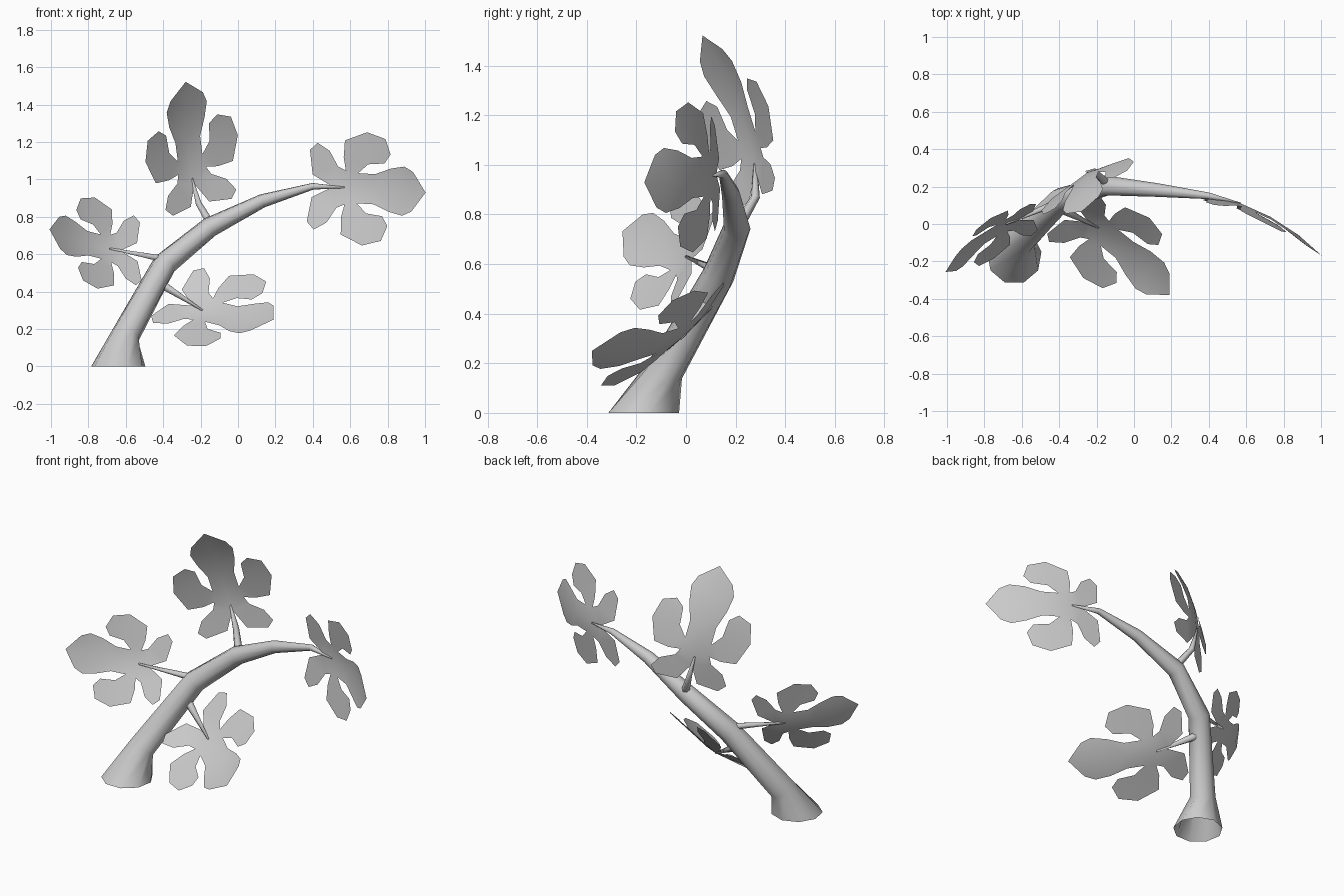
import bpy
import bmesh
import math
from mathutils import Vector

cube = bpy.data.objects.get("Cube")
if cube:
    bpy.data.objects.remove(cube)

# One plain colour for the whole model
grey = bpy.data.materials.new("light_grey")
grey.use_nodes = True
colour = (0.6, 0.6, 0.6, 1)
grey.diffuse_color = colour
grey.node_tree.nodes["Principled BSDF"].inputs["Base Color"].default_value = colour


def finish(name, bm):
    mesh = bpy.data.meshes.new(name)
    bm.to_mesh(mesh)
    bm.free()
    mesh.materials.append(grey)
    for poly in mesh.polygons:
        poly.use_smooth = True
    obj = bpy.data.objects.new(name, mesh)
    bpy.context.collection.objects.link(obj)
    return obj


def tube(name, stations, sides, flat_base=False):
    """Loft rings of (x, y, z, radius) along a path."""
    bm = bmesh.new()
    points = [Vector(s[:3]) for s in stations]
    rings = []
    for i, (p, s) in enumerate(zip(points, stations)):
        along = points[min(i + 1, len(points) - 1)] - points[max(i - 1, 0)]
        if flat_base and i == 0:
            along = Vector((0, 0, 1))
        side = Vector((0, 1, 0))
        side = (side - side.project(along)).normalized()
        other = along.normalized().cross(side)
        ring = []
        for k in range(sides):
            a = math.tau * k / sides
            ring.append(bm.verts.new(p + s[3] * (side * math.cos(a) + other * math.sin(a))))
        rings.append(ring)
    for low, high in zip(rings, rings[1:]):
        for k in range(sides):
            n = (k + 1) % sides
            bm.faces.new((low[k], low[n], high[n], high[k]))
    bm.faces.new(rings[-1])
    bmesh.ops.recalc_face_normals(bm, faces=bm.faces)
    return finish(name, bm)


# Half of the lobed leaf outline, from tip to stalk notch, then the midrib
HALF = [(0.515, 0), (0.43, 0.105), (0.37, 0.13), (0.28, 0.115), (0.18, 0.08), (0.08, 0.08),
        (0.14, 0.13), (0.24, 0.14), (0.28, 0.19), (0.25, 0.27), (0.14, 0.3),
        (0.01, 0.25), (0, 0.16), (0.01, 0.09), (-0.03, 0.11),
        (-0.07, 0.19), (-0.13, 0.23), (-0.17, 0.19), (-0.16, 0.06), (-0.06, 0)]
MIDRIB = [(0, 0), (0.17, 0), (0.35, 0)]


def leaf(name, base, tip, across, length, width):
    """Cupped leaf sheet from base to tip; rear lobes curl to the upper face."""
    base = Vector(base)
    u = (Vector(tip) - base).normalized()
    v = Vector(across)
    v = (v - v.project(u)).normalized()
    n = u.cross(v)
    bm = bmesh.new()
    for sign in (1, -1):
        loop = []
        for a, b in HALF + MIDRIB:
            curl = 0.4 * max(0, -a) + 0.14 * b
            curl -= 0.03 * math.sin(math.pi * max(0, a) / 0.515)
            loop.append(bm.verts.new(base + length * (u * a + n * curl) + width * sign * b * v))
        bm.faces.new(loop if sign > 0 else loop[::-1])
    bmesh.ops.remove_doubles(bm, verts=bm.verts, dist=0.0005)
    bmesh.ops.triangulate(bm, faces=bm.faces)
    return finish(name, bm)


# Main branch with a flared open foot
tube("branch", [(-0.64, -0.175, 0, 0.147), (-0.6, -0.085, 0.17, 0.077),
                (-0.39, 0.13, 0.55, 0.066), (-0.15, 0.205, 0.745, 0.055),
                (0.13, 0.18, 0.885, 0.037), (0.4, 0.15, 0.963, 0.018),
                (0.57, 0.11, 0.957, 0.004)], 9, True)

# Leaf stalks
tube("left_low_stalk", [(-0.41, 0.09, 0.44, 0.026), (-0.19, -0.02, 0.3, 0.005)], 6)
tube("right_stalk", [(-0.4, 0.12, 0.575, 0.02), (-0.685, 0, 0.63, 0.005)], 6)
tube("top_stalk", [(-0.15, 0.22, 0.77, 0.024), (-0.21, 0.28, 0.87, 0.018),
                   (-0.255, 0.28, 1.03, 0.005)], 6)

# Leaves
leaf("end_leaf", (0.57, 0.11, 0.957), (0.99, -0.16, 0.93), (0.03, -0.02, 0.58), 1, 1.01)
leaf("right_leaf", (-0.68, 0.005, 0.625), (-1, -0.25, 0.73), (0.03, -0.2, -0.48), 0.84, 0.89)
leaf("top_leaf", (-0.25, 0.275, 1.04), (-0.28, 0.065, 1.525), (-0.39, -0.21, -0.1), 1.02, 0.96)
leaf("low_leaf", (-0.19, -0.02, 0.3), (0.19, -0.38, 0.25), (0.33, 0.29, 0.35), 1.02, 1.02)
